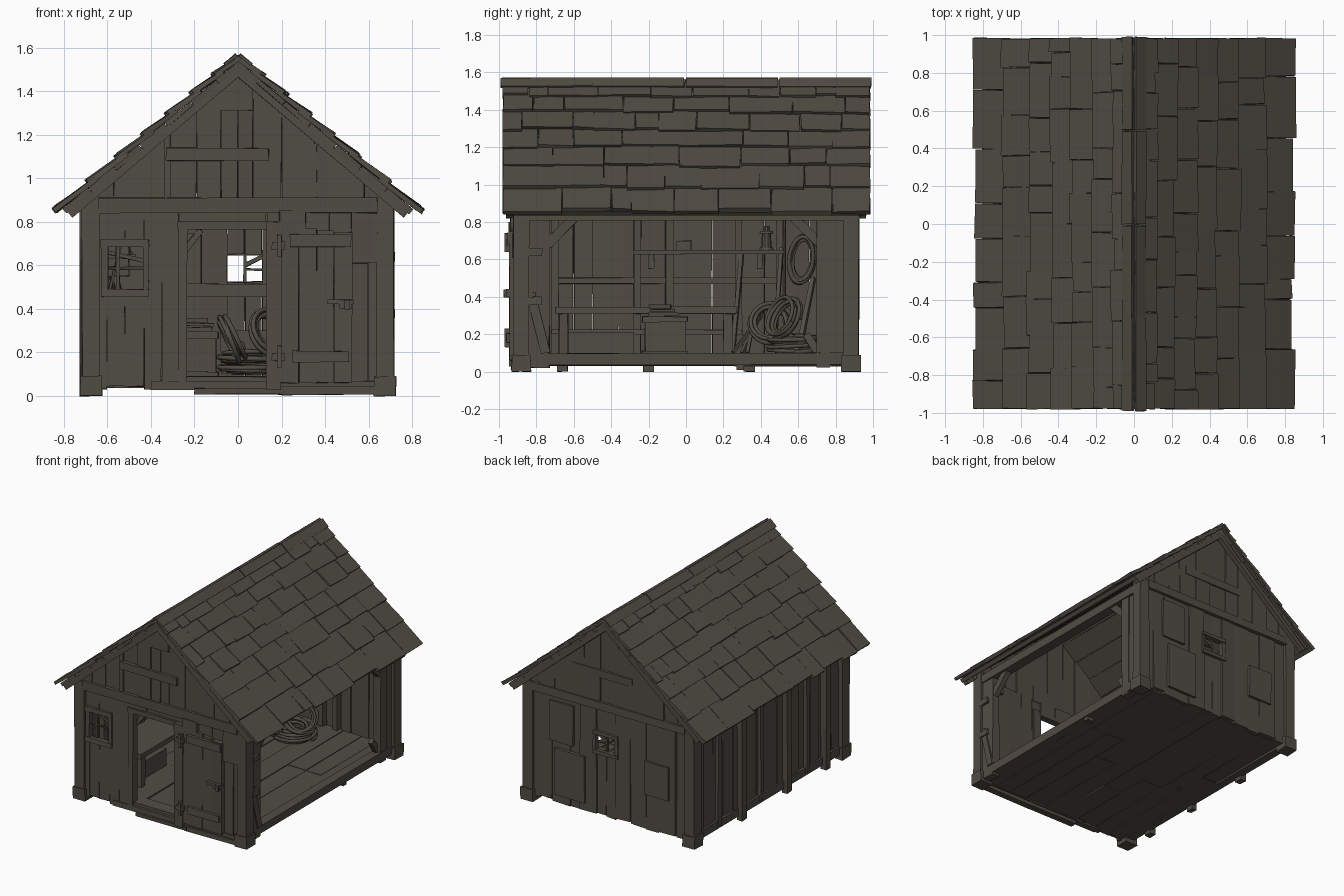
import bpy, bmesh, math, random
from mathutils import Vector
random.seed(7)
R = random.uniform

wood = bpy.data.materials.new("weathered dark wood")
wood.diffuse_color = (0.082, 0.074, 0.058, 1)


def hexa(bm, pts, j=0.003):
    v = [bm.verts.new([c + R(-j, j) for c in p]) for p in pts]
    for f in ((3, 2, 1, 0), (4, 5, 6, 7), (0, 1, 5, 4), (1, 2, 6, 5), (2, 3, 7, 6), (3, 0, 4, 7)):
        bm.faces.new([v[i] for i in f])


def slab(bm, axis, a0, a1, d0, d1, z0, za, zb, j=0.003):
    c = [(a0, d0), (a1, d0), (a1, d1), (a0, d1)]
    pts = [(*p, z0) for p in c] + [(*p, z) for p, z in zip(c, (za, zb, zb, za))]
    hexa(bm, pts if axis == 'x' else [(d, a, z) for a, d, z in pts], j)


def box(bm, x0, x1, y0, y1, z0, z1, j=0.003):
    slab(bm, 'x', x0, x1, y0, y1, z0, z1, z1, j)


def beam(bm, p, q, w, h, ref=(0, 0, 1), j=0.002):
    p, q = Vector(p), Vector(q)
    s = (q - p).cross(Vector(ref)).normalized()
    t = s.cross(q - p).normalized()
    c = [s * w / 2 * a + t * h / 2 * b for a, b in ((-1, -1), (1, -1), (1, 1), (-1, 1))]
    hexa(bm, [p + k for k in c] + [q + k for k in c], j)


def finish(name, bm):
    bmesh.ops.recalc_face_normals(bm, faces=bm.faces)
    me = bpy.data.meshes.new(name)
    bm.to_mesh(me)
    bm.free()
    me.materials.append(wood)
    ob = bpy.data.objects.new(name, me)
    bpy.context.collection.objects.link(ob)
    return ob


def boxes(name, rows, j=0.003):
    bm = bmesh.new()
    for r in rows:
        box(bm, *r, j)
    return finish(name, bm)


def beams(name, rows):
    bm = bmesh.new()
    for r in rows:
        beam(bm, *r)
    return finish(name, bm)


def wall(name, axis, edges, d0, d1, bottom, top, holes=()):
    # vertical planks, split around openings
    bm = bmesh.new()
    for a0, a1 in zip(edges, edges[1:]):
        m, o, g = (a0 + a1) / 2, R(-.006, .006), .001
        za, zb, z = top(a0), top(a1), bottom + R(-.012, .012)
        for h0, h1, z0, z1 in holes:
            if h0 < m < h1:
                if z0 > z:
                    slab(bm, axis, a0 + g, a1 - g, d0 + o, d1 + o, z, z0, z0)
                z = z1
        slab(bm, axis, a0 + g, a1 - g, d0 + o, d1 + o, z, za, zb)
    return finish(name, bm)


def flat(a):
    return .88


def gable(a):
    return 1.52 - .847 * abs(a)


# walls
wall("front_wall", 'x', [-.68, -.6, -.52, -.43, -.35, -.27, -.13, .0, .13, .21, .31, .42, .52, .6, .68],
     -.905, -.875, .04, flat, [(-.6, -.43, .48, .69), (-.27, .13, .0, .78)])
wall("back_wall", 'x', [-.68, -.55, -.4, -.3, -.17, -.05, .03, .11, .25, .33, .48, .58, .68],
     .875, .905, .04, flat, [(-.05, .11, .52, .65)])
wall("left_wall", 'y', [-.88, -.76, -.6, -.5, -.36, -.25, -.1, .04, .14, .27, .42, .53, .66, .78, .88],
     -.685, -.655, .04, flat)
for nm, y in (("front_gable", -.9), ("back_gable", .9)):
    wall(nm, 'x', [-.72, -.57, -.46, -.32, -.19, -.08, 0, .07, .2, .35, .45, .58, .72], y - .018, y + .018, .87, gable)

# patch boards and header beams on the gable ends
boxes("gable_boards", [(-.64, .64, -.935, -.9, .84, .91), (-.33, .14, -.935, -.91, 1.08, 1.14),
                       (-.1, .07, -.93, -.91, 1.31, 1.47), (-.34, -.31, -.926, -.9, .91, 1.22),
                       (.36, .4, -.926, -.9, .91, 1.15), (.52, .64, -.925, -.9, .61, .84),
                       (-.64, .64, .9, .93, .84, .9), (-.2, .3, .9, .93, 1.08, 1.14),
                       (-.5, -.3, .9, .925, .3, .55), (.2, .45, .9, .925, .1, .45),
                       (.3, .5, .9, .92, .5, .8), (-.25, .13, .84, .88, .455, .515)])

# corner posts and their foot blocks, side posts
rows = []
for sx in (-1, 1):
    for sy in (-1, 1):
        for a, b, z0, z1 in ((0, 0, .02, .9), (.01, .008, 0, .09)):
            xs = sorted((sx * (.635 - a), sx * (.716 + a)))
            ys = sorted((sy * (.84 - a), sy * (.925 + b)))
            rows.append((*xs, *ys, z0, z1))
rows += [(.64, .7, -.85, -.73, .02, .84), (.64, .7, .7, .77, .02, .84), (.65, .69, .77, .85, .03, .84)]
boxes("posts", rows)

# open right side: top plate, sill, knee braces, side plates
boxes("side_beams", [(.63, .71, -.84, .86, .81, .87), (-.71, -.63, -.86, .86, .82, .88),
                     (.63, .7, -.74, .86, .035, .1), (-.7, -.63, -.86, .86, .03, .09),
                     (.7, .72, -.85, -.77, .62, .66), (.7, .72, -.85, -.77, .36, .4)])
beams("knee_braces", [((.67, -.74, .68), (.67, -.6, .82), .04, .05), ((.67, .72, .68), (.67, .58, .82), .04, .05),
                      ((.7, -.83, .42), (.7, -.75, .1), .02, .05), ((.66, .72, .08), (.66, .64, .2), .03, .04),
                      ((.6, -.86, .82), (.5, -.86, .82), .03, .04)])

# left wall outer battens and floor stubs
boxes("battens", [(-.725, -.68, y - .03, y + .03, 0, .86) for y in (.34, -.2, -.66)] +
      [(-.705, -.68, y - .02, y + .02, .05, .86) for y in (.6, .1, -.45)] +
      [(.63, .69, .27, .31, .01, .05), (-.63, -.57, -.9, -.86, .04, .07)])

# plank floor
bm = bmesh.new()
e = [-.66, -.5, -.37, -.2, -.04, .1, .27, .42, .55, .66]
for a, b in zip(e, e[1:]):
    s = R(-.4, .4)
    for y0, y1 in ((-.88, s), (s, .88)):
        o = R(-.005, .005)
        box(bm, a + .001, b - .001, y0 + .001, y1 - .001, .04 + o, .085 + o, .002)
finish("floor", bm)
boxes("front_sill", [(-.4, .66, -.92, -.87, .03, .07), (-.2, .22, -.935, -.88, .008, .035),
                     (.2, .68, -.93, -.88, .005, .04), (-.3, .14, -.9, -.8, .06, .09)])

# roof: overlapping shingle courses on each slope
sx_n, sz_n = .646, .763


def slope(s, x, y, n):
    return (s * (x + n * sx_n), y, 1.565 - .847 * x + n * sz_n)


rows_x = [0, .106, .21, .32, .43, .55, .685, .835]
for s, nm in ((1, "right"), (-1, "left")):
    bm = bmesh.new()
    for x0, x1 in zip(rows_x, rows_x[1:]):
        y = -.98
        while y < .985:
            w = R(.1, .34)
            y2 = .985 if y + w > .92 else y + w
            xa, xb, o = max(0, x0 - .03), x1 + R(-.008, .014), R(0, .006)
            g = .0015
            low = [slope(s, a, b, n) for a, b, n in ((xa, y + g, -.024), (xb, y + g, -.012),
                                                     (xb, y2 - g, -.012), (xa, y2 - g, -.024))]
            up = [slope(s, a, b, n) for a, b, n in ((xa, y + g, -.004), (xb, y + g, .011 + o),
                                                    (xb, y2 - g, .011 + o), (xa, y2 - g, -.004))]
            hexa(bm, low + up, .004)
            y = y2
    finish(nm + "_shingles", bm)
    # boarding below the shingles
    bm = bmesh.new()
    for i in range(7):
        x0, x1 = i * .117, (i + 1) * .117 - .002
        o = R(-.004, .004)
        hexa(bm, [slope(s, a, b, -.046 + o) for a, b in ((x0, -.965), (x1, -.965), (x1, .965), (x0, .965))] +
             [slope(s, a, b, -.02) for a, b in ((x0, -.965), (x1, -.965), (x1, .965), (x0, .965))], .002)
    # barge rafters under both ends
    for y in (-.945, .945):
        beam(bm, slope(s, .02, y, -.06), slope(s, .81, y, -.06), .035, .035)
    finish(nm + "_roof_boards", bm)
bm = bmesh.new()
for y in (-.99, -.5, 0, .5):
    for s in (1, -1):
        beam(bm, slope(s, .03, y, .006), slope(s, .03, y + .49, .006), .07, .014, (s * sx_n, 0, sz_n))
finish("ridge_caps", bm)

# door frame, open door leaf, ledges, hinges and handle
boxes("door_frame", [(-.275, -.235, -.92, -.86, .04, .79), (.13, .2, -.945, -.87, .03, .8),
                     (-.275, .14, -.92, -.87, .765, .8), (.19, .31, -.94, -.9, .74, .85)])
beams("door_brace", [((-.26, -.85, .77), (-.19, -.85, .77), .03, .05), ((-.25, -.85, .66), (-.17, -.85, .76), .03, .03)])
boxes("door_leaf", [(a, b, -.94 + o, -.91, .06, t) for a, b, o, t in
                    ((.2, .28, .003, .79), (.282, .36, 0, .77), (.362, .44, .004, .76), (.442, .525, -.003, .75))])
boxes("door_ledges", [(.24, .52, -.958, -.93, .685, .745), (.25, .51, -.958, -.93, .155, .205)])
bm = bmesh.new()
for z in (.69, .42, .18):
    k = 0 if z != .42 else .31
    box(bm, .155 + k, .215 + k, -.962, -.93, z - .018, z + .018, .001)
    if not k:
        box(bm, .18, .2, -.97, -.94, z - .05, z + .05, .001)
box(bm, .41, .53, -.962, -.93, .422, .442, .001)
box(bm, .49, .515, -.975, -.94, .395, .44, .001)
finish("hinges_and_latch", bm)

# window frames and broken bars
boxes("front_window", [(-.63, -.41, -.925, -.89, .455, .49), (-.63, -.41, -.925, -.89, .685, .72),
                       (-.625, -.595, -.92, -.88, .48, .69), (-.435, -.41, -.92, -.88, .48, .69),
                       (-.56, -.545, -.9, -.885, .48, .69), (-.6, -.43, -.9, -.885, .58, .592)])
boxes("back_window", [(-.075, .135, .89, .925, .5, .525), (-.075, .135, .89, .925, .645, .67),
                      (-.075, -.05, .89, .92, .52, .65), (.11, .135, .89, .92, .52, .65),
                      (.025, .037, .885, .9, .52, .65), (.03, .11, .885, .9, .575, .587)])
beams("broken_bars", [((-.6, -.87, .66), (-.43, -.87, .62), .012, .018), ((.03, .89, .6), (.11, .89, .64), .012, .02),
                      ((-.59, -.87, .49), (-.54, -.87, .68), .012, .018, (0, 1, 0))])

# interior studs and rails on the left and back walls
boxes("studs", [(-.655, -.61, y - .02, y + .02, .08, .85) for y in (-.7, -.26, -.09, .28, .5)] +
      [(-.655, -.63, -.7, .5, .47, .5), (-.655, -.6, -.72, .3, .2, .225), (.2, .24, .84, .88, .08, .86),
       (-.3, -.26, .84, .88, .08, .86), (-.08, .13, .82, .87, .1, .3)])
# bench, shelf, crate with stacked odds and ends
boxes("bench", [(-.62, -.32, -.7, .27, .31, .345), (-.6, -.57, -.68, -.63, .08, .31), (-.37, -.33, -.68, -.63, .08, .31),
                (-.37, -.33, .2, .25, .08, .31), (-.55, -.4, -.68, -.28, .08, .21)])
boxes("shelf", [(-.65, -.47, -.28, .52, .63, .65), (-.62, -.5, -.2, -.17, .55, .63), (-.62, -.5, .38, .41, .55, .63),
                (-.6, -.5, -.05, .03, .65, .7)])
boxes("crate", [(-.28, -.1, -.22, 0, .085, .28), (-.29, -.09, -.235, .01, .265, .295), (-.29, -.09, -.235, .01, .085, .11),
                (-.27, -.12, -.2, -.04, .295, .315), (-.25, -.11, -.19, -.06, .32, .335), (-.26, -.14, -.2, -.08, .338, .36)])

# lantern on the shelf
bm = bmesh.new()
for z, r, h in ((.655, .04, .02), (.7, .028, .075), (.745, .038, .015), (.765, .018, .03)):
    ret = bmesh.ops.create_cone(bm, cap_ends=True, segments=10, radius1=r, radius2=r * .85, depth=h)
    bmesh.ops.translate(bm, verts=ret['verts'], vec=(-.52, .43, z))
finish("lantern", bm)

# leaning poles and tools
beams("poles", [((-.5, .25, .09), (-.62, .3, .64), .02, .025), ((-.42, .47, .09), (-.6, .51, .66), .022, .022),
                ((-.2, .25, .1), (-.3, .4, .3), .016, .02), ((-.15, .3, .1), (-.3, .42, .36), .016, .02),
                ((-.1, .33, .1), (-.28, .37, .32), .016, .02), ((-.4, .6, .1), (-.6, .68, .5), .025, .03)])


# rope coils as loose spirals
def rope(name, c, r, turns, rise, u, v, w, thick=.011):
    u, v, w, c = (Vector(k) for k in (u, v, w, c))
    cu = bpy.data.curves.new(name, 'CURVE')
    cu.dimensions, cu.bevel_depth, cu.bevel_resolution = '3D', thick, 1
    sp = cu.splines.new('POLY')
    n = turns * 22
    sp.points.add(n - 1)
    for i in range(n):
        t = i / 22 * math.tau
        k = r * (1 + .14 * math.sin(t * .37 + r * 9) + .05 * math.sin(t * 1.7))
        p = c + u * k * math.cos(t) + v * k * math.sin(t) + w * (rise * i / n + .012 * math.sin(t * .63))
        sp.points[i].co = (*p, 1)
    cu.materials.append(wood)
    ob = bpy.data.objects.new(name, cu)
    bpy.context.collection.objects.link(ob)
    bpy.ops.object.select_all(action='DESELECT')
    ob.select_set(True)
    bpy.context.view_layer.objects.active = ob
    bpy.ops.object.convert(target='MESH')


X, Y, Z = (1, 0, 0), (0, 1, 0), (0, 0, 1)
rope("floor_rope", (.06, .58, .105), .13, 7, .09, X, Y, Z)
rope("inner_rope", (.04, .6, .11), .08, 4, .08, X, Y, Z)
rope("leaning_rope", (.14, .54, .28), .1, 6, .05, (.8, .6, 0), (-.25, .33, .9), (.54, -.72, .42))
rope("side_rope", (-.05, .45, .25), .1, 5, .05, Y, (-.4, 0, .92), (.92, 0, .4))
rope("hanging_rope", (-.6, .62, .6), .1, 6, .05, (0, .6, 0), (0, .12, 1.15), X)
